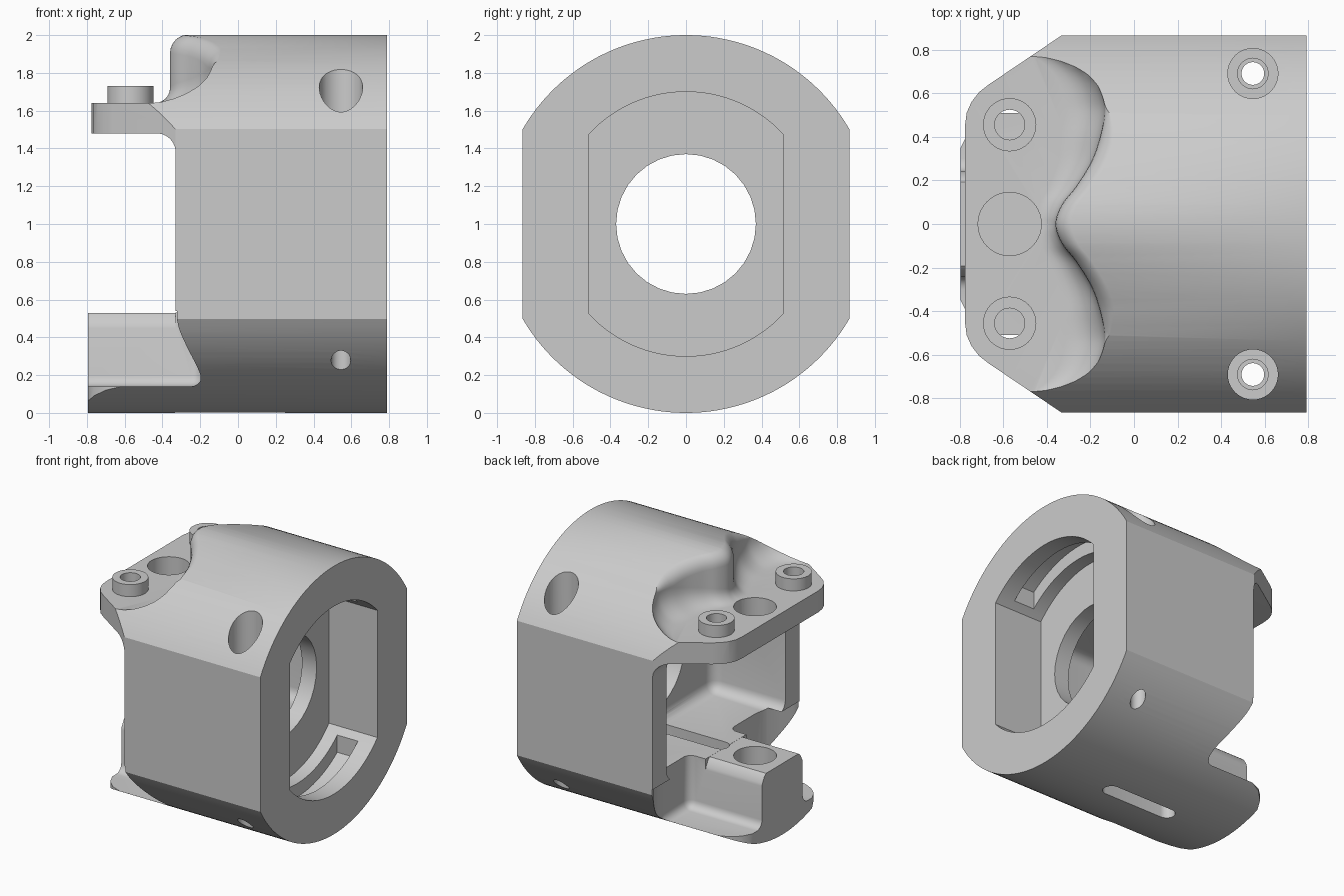
import bpy, bmesh, math
from mathutils import Vector

if "Cube" in bpy.data.objects:
    bpy.data.objects.remove(bpy.data.objects["Cube"])

metal = bpy.data.materials.new("plain_grey")
metal.diffuse_color = (0.6, 0.6, 0.6, 1)
metal.use_nodes = True
metal.node_tree.nodes["Principled BSDF"].inputs["Base Color"].default_value = metal.diffuse_color


def finish(bm, name):
    bmesh.ops.recalc_face_normals(bm, faces=bm.faces)
    if bm.calc_volume(signed=True) < 0:
        bmesh.ops.reverse_faces(bm, faces=bm.faces)
    me = bpy.data.meshes.new(name)
    bm.to_mesh(me)
    bm.free()
    ob = bpy.data.objects.new(name, me)
    bpy.context.collection.objects.link(ob)
    me.materials.append(metal)
    return ob


def prism(name, pts, axis, lo, hi, bevel=0, keep_top=False):
    """Extrude a 2D outline along an axis, with optional rounded edges."""
    place = {"x": lambda a, b, c: (c, a, b), "y": lambda a, b, c: (a, c, b),
             "z": lambda a, b, c: (a, b, c)}[axis]
    bm = bmesh.new()
    n = len(pts)
    low = [bm.verts.new(place(a, b, lo)) for a, b in pts]
    top = [bm.verts.new(place(a, b, hi)) for a, b in pts]
    bm.faces.new(low)
    bm.faces.new(top)
    for i in range(n):
        j = (i + 1) % n
        bm.faces.new((low[i], low[j], top[j], top[i]))
    bmesh.ops.recalc_face_normals(bm, faces=bm.faces)
    if bevel:
        edges = [e for e in bm.edges
                 if not (keep_top and all(v in top for v in e.verts))]
        bmesh.ops.bevel(bm, geom=edges, offset=bevel, segments=5, profile=0.5,
                        affect='EDGES')
    return finish(bm, name)


def circle(cx, cy, r, n=40):
    return [(cx + r * math.cos(2 * math.pi * i / n),
             cy + r * math.sin(2 * math.pi * i / n)) for i in range(n)]


def clipped_circle(r, half, n=32):
    """Circle about z = 1 with flat sides at y = +-half."""
    a = math.acos(half / r)
    arc = [a + (math.pi - 2 * a) * i / n for i in range(n + 1)]
    up = [(r * math.cos(t), 1 + r * math.sin(t)) for t in arc]
    return up + [(-y, 2 - z) for y, z in up]


def flip(pts):
    return [(x, -y) for x, y in pts]


def smooth_path(pts, steps=5):
    p = [Vector(q) for q in pts]
    p = [p[0]] + p + [p[-1]]
    out = []
    for i in range(1, len(p) - 2):
        a, b, c, d = p[i - 1:i + 3]
        for k in range(steps):
            t = k / steps
            out.append(0.5 * (2 * b + (c - a) * t + (2 * a - 5 * b + 4 * c - d) * t * t
                              + (3 * b - a - 3 * c + d) * t ** 3))
    return out + [p[-1]]


def scallop_cutter():
    """Twin rounded recess above the mounting plate, filleted at floor and rim."""
    half = [(-1.2, .98), (-.5, .86), (-.3, .78), (-.19, .69), (-.14, .57), (-.14, .47),
            (-.185, .31), (-.26, .18), (-.33, .09)]
    path = smooth_path(half + [(-.36, 0)] + flip(half[::-1]))
    rows = []
    for k in range(7):                      # floor fillet
        t = math.pi / 2 * k / 6
        row = []
        for p in path:
            r = .08 + .10 * min(1, abs(p.y) / .4)
            row.append((p.x - r * (1 - math.sin(t)), p.y, 1.64 + r * (1 - math.cos(t))))
        rows.append(row)
    for k in range(7):                      # rounded rim
        t = math.pi / 2 * k / 6
        row = []
        for p in path:
            zt = max(1 + math.sqrt(max(0, 1 - p.y ** 2)), 1.86) + .004
            r = min(.1, (zt - 1.82) * .9)
            row.append((p.x + r * (1 - math.cos(t)), p.y, zt - r + r * math.sin(t)))
        rows.append(row)
    rows.append([(x, y, 2.4) for x, y, z in rows[-1]])
    bm = bmesh.new()
    grid = [[bm.verts.new(c) for c in row] for row in rows]
    n = len(path)
    for a, b in zip(grid, grid[1:]):
        for i in range(n):
            j = (i + 1) % n
            bm.faces.new((a[i], a[j], b[j], b[i]))
    bm.faces.new(grid[0])
    bm.faces.new(grid[-1])
    bmesh.ops.triangulate(bm, faces=bm.faces)
    return finish(bm, "scallop_cutter")


def volume(me):
    bm = bmesh.new()
    bm.from_mesh(me)
    v = bm.calc_volume()
    bm.free()
    return v


def cut(ob, cutter):
    """Subtract a cutter, keeping the first solver result with a sane volume."""
    before, most = volume(ob.data), volume(cutter.data)
    for solver in ('EXACT', 'MANIFOLD', 'FLOAT'):
        m = ob.modifiers.new("cut", 'BOOLEAN')
        m.operation, m.solver, m.object = 'DIFFERENCE', solver, cutter
        bpy.context.view_layer.update()
        dg = bpy.context.evaluated_depsgraph_get()
        me = bpy.data.meshes.new_from_object(ob.evaluated_get(dg))
        ob.modifiers.clear()
        if before - most - .01 < volume(me) < before + .001 and len(me.polygons) > 10:
            ob.data = me
            break
    bpy.data.objects.remove(cutter)


# Main housing: round bar with flat sides
housing = prism("housing", clipped_circle(1, .865, 48), "x", -.795, .79)
cutters = []

# Open front gap, with a fillet under the plate
fillet = [(-.43 + .1 * math.sin(t), 1.38 + .1 * math.cos(t))
          for t in [math.pi / 2 * k / 6 for k in range(7)]]
cutters.append(prism("gap_cutter", [(-1.2, .53), (-.33, .53)] + fillet[::-1] + [(-1.2, 1.48)],
                     "y", -1.2, 1.2))

# Outline of the upper mounting plate
edge = [(-.33, .866), (-.665, .64), (-.71, .605), (-.745, .56), (-.767, .51), (-.775, .45)]
cutters.append(prism("plate_cutter", [(-1.2, 1.2), (-.33, 1.2)] + edge + flip(edge[::-1])
                     + [(-.33, -1.2), (-1.2, -1.2)], "z", 1.3, 2.4))
cutters.append(scallop_cutter())

# Inner chamber and round through hole
cutters.append(prism("chamber_cutter", [(-.7, .531), (.7, .531), (.7, 1.479), (-.7, 1.479)],
                     "x", -1.2, .27, .08))
cutters.append(prism("bore_cutter", circle(0, 1, .37, 32), "x", 0, .6))

# Rear pocket and its groove
cutters.append(prism("pocket_cutter", clipped_circle(.7, .515), "x", .39, 1))
cutters.append(prism("groove_cutter", clipped_circle(.8, .47), "x", .49, .66))

# Lower block: side notches, shelf corners, softened top edges
notch = [(-1.2, .24), (-.19, .24), (-.19, .59), (-.235, .7), (-.335, .87), (-.335, 1.2),
         (-1.2, 1.2)]
corner = [(-1.2, .3), (-.8, .34), (-.76, .42), (-.70, .475), (-.62, .51), (-.5, .53),
          (-.5, 1.2), (-1.2, 1.2)]
for s in (1, -1):
    f = (lambda p: p) if s > 0 else flip
    cutters.append(prism("notch_cutter", f(notch), "z", .14, .54, .06, True))
    cutters.append(prism("corner_cutter", f(corner), "z", -.2, .3))
    cutters.append(prism("soft_edge_cutter", [(s * .18, .54), (s * .21, .515), (s * .235, .47),
                                              (s * .245, .43), (s * .3, .54)], "x", -1.2, -.33))
    # Stepped vertical bolt holes
    for r, lo, hi in ((.115, 1.3, 2.2), (.07, 1.0, 1.4), (.052, -.2, 1.1)):
        cutters.append(prism("bolt_cutter", circle(.545, s * .69, r), "z", lo, hi))
    # Screw holes in the plate
    cutters.append(prism("screw_cutter", circle(-.57, s * .455, .069), "z", 1.3, 2))

# Centre hole in the plate, blind hole and slot in the lower block
cutters.append(prism("centre_cutter", circle(-.57, 0, .145), "z", 1.3, 1.75))
cutters.append(prism("blind_cutter", circle(-.57, 0, .145), "z", .2, .8))
arc = [math.pi / 2 + math.pi * i / 12 for i in range(13)]
left = [(-.285 + .06 * math.cos(t), .06 * math.sin(t)) for t in arc]
right = [(.2 - .06 * math.cos(t), -.06 * math.sin(t)) for t in arc]
cutters.append(prism("slot_cutter", left + right, "z", -.2, .7))

for c in cutters:
    cut(housing, c)


# Raised collars around the screw holes
def collar(name, y):
    bm = bmesh.new()
    n = 40
    prof = [(.122, 1.63), (.122, 1.73), (.069, 1.73), (.069, 1.63)]
    rings = [[bm.verts.new((px - .57, py + y, z)) for px, py in circle(0, 0, r, n)]
             for r, z in prof]
    for a, b in zip(rings, rings[1:] + rings[:1]):
        for i in range(n):
            j = (i + 1) % n
            bm.faces.new((a[i], a[j], b[j], b[i]))
    return finish(bm, name)


parts = [housing, collar("collar_back", .455), collar("collar_front", -.455)]
for ob in parts:
    bpy.ops.object.select_all(action='DESELECT')
    ob.select_set(True)
    bpy.context.view_layer.objects.active = ob
    bpy.ops.object.shade_smooth_by_angle(angle=math.radians(30))
